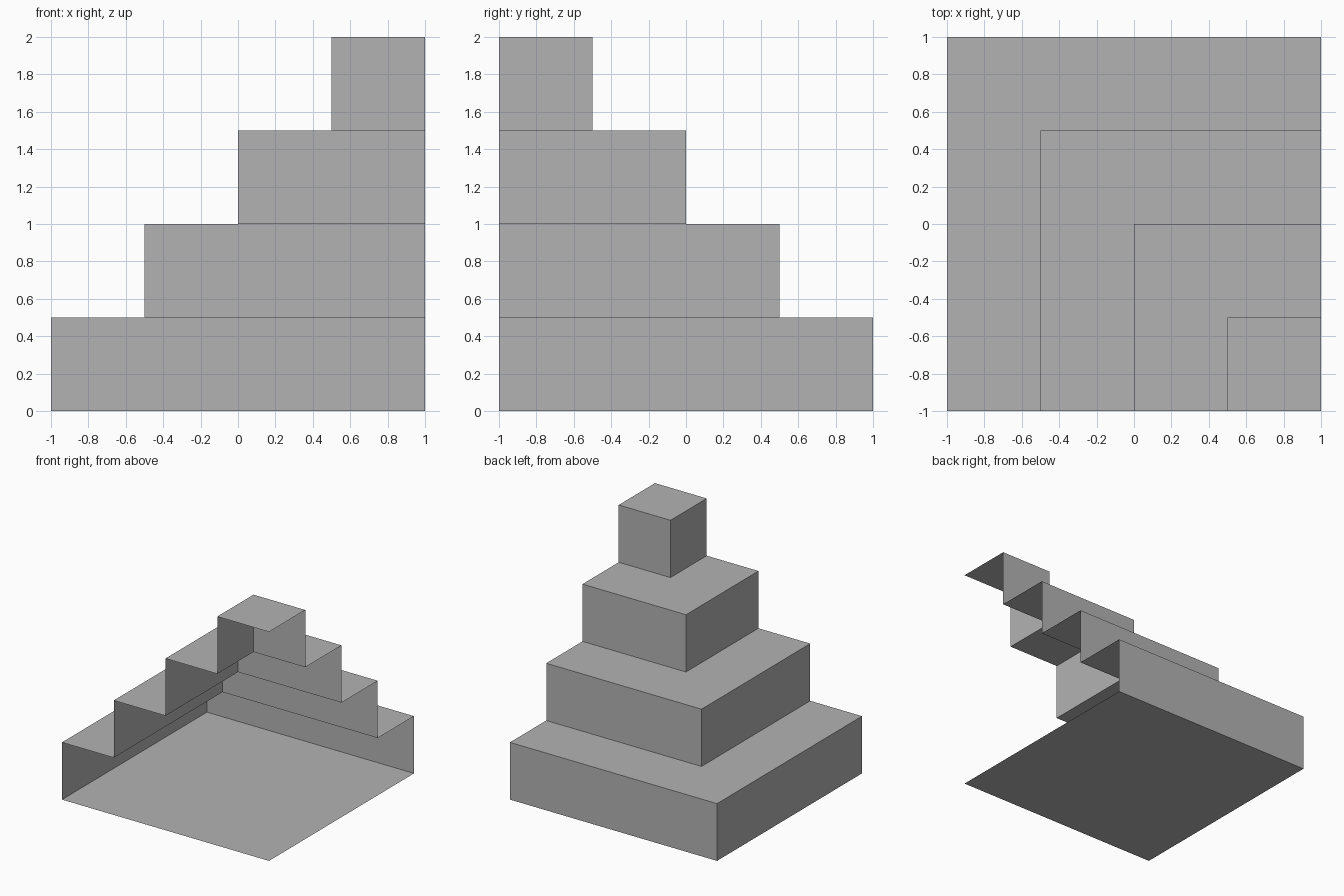
import bpy
import bmesh

if "Cube" in bpy.data.objects:
    bpy.data.objects.remove(bpy.data.objects["Cube"], do_unlink=True)

TIERS = 4
STEP = 0.5

# One plain grey for everything
grey = bpy.data.materials.new("plain_grey")
grey.use_nodes = True
colour = (0.45, 0.45, 0.45, 1.0)
grey.diffuse_color = colour
grey.node_tree.nodes["Principled BSDF"].inputs["Base Color"].default_value = colour


def finish(name, bm):
    bmesh.ops.remove_doubles(bm, verts=bm.verts, dist=0.0001)
    mesh = bpy.data.meshes.new(name)
    bm.to_mesh(mesh)
    bm.free()
    mesh.materials.append(grey)
    obj = bpy.data.objects.new(name, mesh)
    bpy.context.collection.objects.link(obj)


def add_face(bm, points):
    bm.faces.new([bm.verts.new(p) for p in points])


def l_path(level, z):
    """L-shaped outline of a tier, along its -x and +y sides."""
    x, y = -1 + STEP * level, 1 - STEP * level
    return [(x, -1, z), (x, y, z), (1, y, z)]


def square(level, z):
    """Full outline of a tier, counter-clockwise from above."""
    a, b, c = l_path(level, z)
    return [a, (1, -1, z), c, b]


def bridge(bm, lower, upper):
    for i in range(len(lower) - 1):
        add_face(bm, [lower[i], upper[i], upper[i + 1], lower[i + 1]])


# Floor, facing down
bm = bmesh.new()
add_face(bm, square(0, 0)[::-1])
finish("floor", bm)

# Each tier is an open shell: two risers and the tread above them
for level in range(TIERS):
    bottom, top = STEP * level, STEP * (level + 1)
    bm = bmesh.new()
    bridge(bm, l_path(level, bottom), l_path(level, top))
    if level < TIERS - 1:
        bridge(bm, l_path(level, top), l_path(level + 1, top))
    else:
        add_face(bm, square(level, top))
    finish(f"step_tier_{level + 1}", bm)
